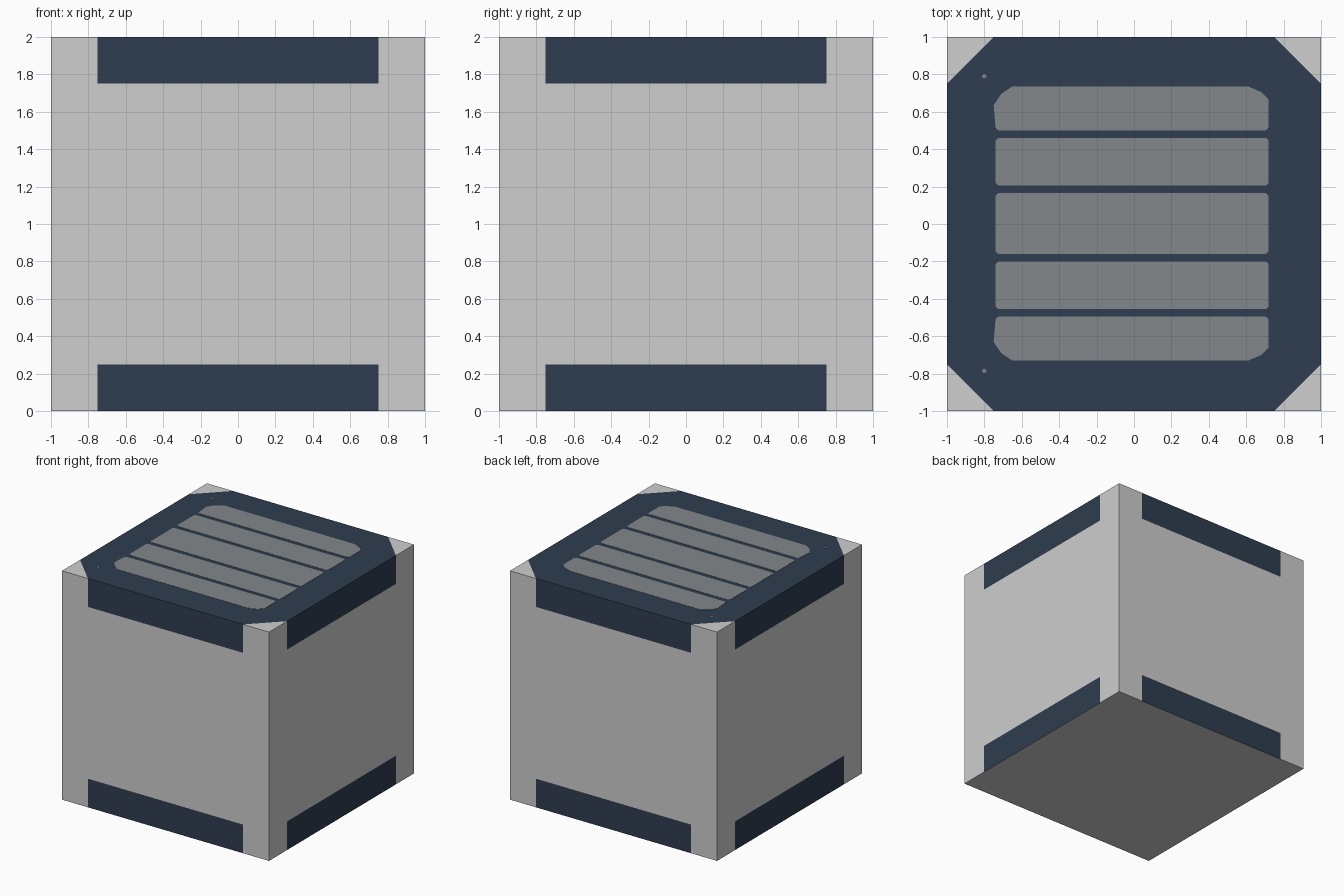
import bpy, bmesh, math
from mathutils import Vector

if "Cube" in bpy.data.objects:
    bpy.data.objects.remove(bpy.data.objects["Cube"])

TOP = 1.998      # body height; the thin plates bring it to 2
B = 0.75         # where the corner chamfer pattern starts


def material(name, rgb):
    m = bpy.data.materials.new(name)
    m.diffuse_color = (*rgb, 1)
    m.use_nodes = True
    m.node_tree.nodes["Principled BSDF"].inputs["Base Color"].default_value = m.diffuse_color
    return m


grey = material("light grey", (0.62, 0.62, 0.62))
navy = material("dark navy", (0.028, 0.047, 0.080))
slate = material("slate grey", (0.225, 0.243, 0.260))


def finish(bm, name, mats):
    me = bpy.data.meshes.new(name)
    bm.to_mesh(me)
    bm.free()
    for m in mats:
        me.materials.append(m)
    ob = bpy.data.objects.new(name, me)
    bpy.context.collection.objects.link(ob)
    return ob


# Crate body: cube cut along the corner diagonals and the band heights
bm = bmesh.new()
bmesh.ops.create_cube(bm, size=2)
for v in bm.verts:
    v.co.z = TOP if v.co.z > 0 else 0


def cut(co, no):
    bmesh.ops.bisect_plane(bm, geom=bm.verts[:] + bm.edges[:] + bm.faces[:],
                           dist=1e-5, plane_co=co, plane_no=no)


for sx in (-1, 1):
    for sy in (-1, 1):
        cut((sx, sy * B, 0), (sx, sy, 0))
for z in (0.25, 1.75):
    cut((0, 0, z), (0, 0, 1))

# Navy on the top octagon and on the upper and lower side bands
for f in bm.faces:
    c, n = f.calc_center_median(), f.normal
    if n.z > 0.5:
        f.material_index = int(abs(c.x) + abs(c.y) < 1)
    elif n.z > -0.5:
        middle = min(abs(c.x), abs(c.y)) < 0.5
        f.material_index = int(middle and abs(c.z - 1) > 0.75)

# Panel seams on the front right and back left
seam = [e for e in bm.edges
        if all(abs(v.co.x + B * v.co.y) < 1e-4 and abs(abs(v.co.y) - 1) < 1e-4
               for v in e.verts)
        and abs(e.verts[0].co.z - e.verts[1].co.z) > 0.1]
bmesh.ops.split_edges(bm, edges=seam)
finish(bm, "crate_body", [grey, navy])


def plate(name, outline):
    """Thin flat plate on the lid from an anticlockwise outline."""
    bm = bmesh.new()
    face = bm.faces.new([bm.verts.new((x, y, TOP - 0.001)) for x, y in outline])
    res = bmesh.ops.extrude_face_region(bm, geom=[face])
    for v in res["geom"]:
        if isinstance(v, bmesh.types.BMVert):
            v.co.z = 2
    bmesh.ops.recalc_face_normals(bm, faces=bm.faces[:])
    return finish(bm, name, [slate])


def slot(y0, y1, flip):
    """Slot outline; the outermost slots have large cut corners."""
    x0, x1, r = -0.74, 0.72, 0.015
    if not flip:
        return [(x0 + r, y0), (x1 - r, y0), (x1, y0 + r), (x1, y1 - r),
                (x1 - r, y1), (x0 + r, y1), (x0, y1 - r), (x0, y0 + r)]
    pts = [(x0 + r, y0), (x1 - r, y0), (x1, y0 + r), (x1, y1 - 0.07),
           (0.68, y1 - 0.03), (0.61, y1), (-0.65, y1), (-0.71, y1 - 0.04),
           (-0.75, y1 - 0.10), (x0, y0 + r)]
    return pts if flip > 0 else [(x, -y) for x, y in reversed(pts)]


# Lid slots
plate("lid_slot_centre", slot(-0.16, 0.165, 0))
plate("lid_slot_inner_back", slot(0.205, 0.46, 0))
plate("lid_slot_inner_front", slot(-0.455, -0.2, 0))
plate("lid_slot_outer_back", slot(0.5, 0.735, 1))
plate("lid_slot_outer_front", slot(0.495, 0.73, -1))

# Small lid studs
for y, side in ((0.79, "back"), (-0.785, "front")):
    plate("lid_dot_" + side,
          [(-0.8 + 0.012 * math.cos(a * math.pi / 4),
            y + 0.012 * math.sin(a * math.pi / 4)) for a in range(8)])
